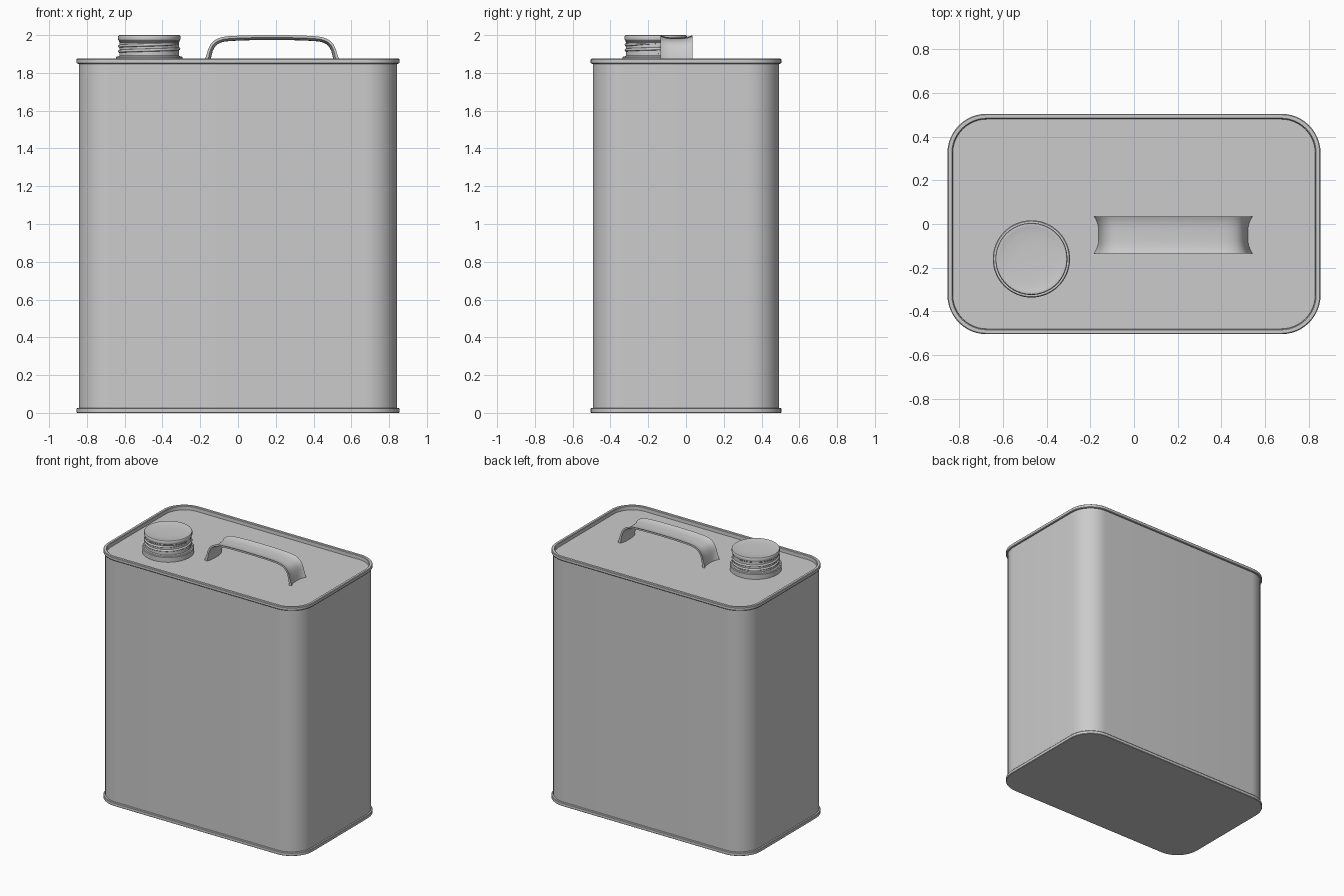
import bpy, bmesh, math
from mathutils import Vector
from mathutils.geometry import interpolate_bezier

if "Cube" in bpy.data.objects:
    bpy.data.objects.remove(bpy.data.objects["Cube"])


def finish(name, rings, wrap=False, caps=True, angle=35):
    """Skin closed rings of points into a mesh object."""
    bm = bmesh.new()
    loops = [[bm.verts.new(p) for p in r] for r in rings]
    pairs = list(zip(loops, loops[1:]))
    if wrap:
        pairs.append((loops[-1], loops[0]))
    for a, b in pairs:
        n = len(a)
        for i in range(n):
            bm.faces.new((a[i], a[(i + 1) % n], b[(i + 1) % n], b[i]))
    if caps and not wrap:
        bm.faces.new(loops[0])
        bm.faces.new(loops[-1])
    bmesh.ops.recalc_face_normals(bm, faces=bm.faces[:])
    me = bpy.data.meshes.new(name)
    bm.to_mesh(me)
    bm.free()
    ob = bpy.data.objects.new(name, me)
    bpy.context.collection.objects.link(ob)
    bpy.ops.object.select_all(action='DESELECT')
    ob.select_set(True)
    bpy.context.view_layer.objects.active = ob
    bpy.ops.object.shade_smooth_by_angle(angle=math.radians(angle))
    return ob


def rounded_rect(inset, z, hx=0.855, hy=0.505, radius=0.18, seg=12):
    r = radius - inset
    pts = []
    for k, (sx, sy) in enumerate([(1, 1), (-1, 1), (-1, -1), (1, -1)]):
        for i in range(seg + 1):
            a = (k + i / seg) * math.pi / 2
            pts.append((sx * (hx - radius) + r * math.cos(a),
                        sy * (hy - radius) + r * math.sin(a), z))
    return pts


def circle(r, z, cx, cy, n=64):
    return [(cx + r * math.cos(2 * math.pi * i / n),
             cy + r * math.sin(2 * math.pi * i / n), z) for i in range(n)]


# Can body with bottom rim, top rim and recessed lid
can_profile = [(0.003, 0), (0, 0.003), (0, 0.022), (0.003, 0.026), (0.012, 0.027),
               (0.012, 1.848), (0.003, 1.849), (0, 1.853), (0, 1.871), (0.004, 1.875),
               (0.02, 1.875), (0.024, 1.871), (0.025, 1.845)]
finish("can_body", [rounded_rect(i, z) for i, z in can_profile])

# Screw cap with flange, neck and slightly dished top
CX, CY = -0.47, -0.16
cap_profile = [(0.177, 1.843), (0.177, 1.881), (0.173, 1.886), (0.165, 1.886), (0.158, 1.891),
               (0.157, 1.962), (0.161, 1.966), (0.161, 1.972), (0.164, 1.975), (0.165, 1.98),
               (0.165, 1.994), (0.162, 1.999), (0.157, 2.0), (0.148, 1.998), (0.12, 1.994),
               (0.06, 1.992)]
finish("screw_cap", [circle(r, z, CX, CY) for r, z in cap_profile])

# Spiral thread around the cap
rings = []
turns, steps = 2, 128
for s in range(steps + 1):
    t = s / steps
    a = 2 * math.pi * turns * t
    size = 0.008 * min(1, 12 * t + 0.1, 12 * (1 - t) + 0.1)
    zc = 1.9 + 0.055 * t
    rings.append([(CX + (0.157 + size * math.cos(b)) * math.cos(a),
                   CY + (0.157 + size * math.cos(b)) * math.sin(a),
                   zc + size * math.sin(b))
                  for b in [2 * math.pi * j / 8 for j in range(8)]])
finish("cap_thread", rings, angle=60)

# Handle: channel-shaped strap with outward-curled edges swept along an arch
HX, HY, HALF = 0.18, -0.05, 0.085
leg = interpolate_bezier(Vector((0.342, 1.843)), Vector((0.328, 1.925)),
                         Vector((0.325, 1.974)), Vector((0.23, 1.981)), 18)
top = interpolate_bezier(Vector((0.23, 1.981)), Vector((0.16, 1.986)),
                         Vector((0.08, 1.987)), Vector((0, 1.987)), 8)
half = [Vector(p[:2]) for p in leg + top[1:]]
path = half + [Vector((-p.x, p.y)) for p in reversed(half[:-1])]
N = 14
section = [(HALF * (2 * i / N - 1), 0.013 * abs(2 * i / N - 1) ** 3) for i in range(N + 1)]
section += [(y, o - 0.013) for y, o in reversed(section)]
rings = []
for i, p in enumerate(path):
    d = (path[min(i + 1, len(path) - 1)] - path[max(i - 1, 0)]).normalized()
    nrm = Vector((d.y, -d.x))
    flare = 1 + 0.7 * max(0, (1.9 - p.y) / 0.057)
    ring = []
    for y, o in section:
        q = p + nrm * (o * flare if o > 0 else o)
        ring.append((HX + q.x, HY + y, q.y))
    rings.append(ring)
finish("handle", rings, angle=45)
